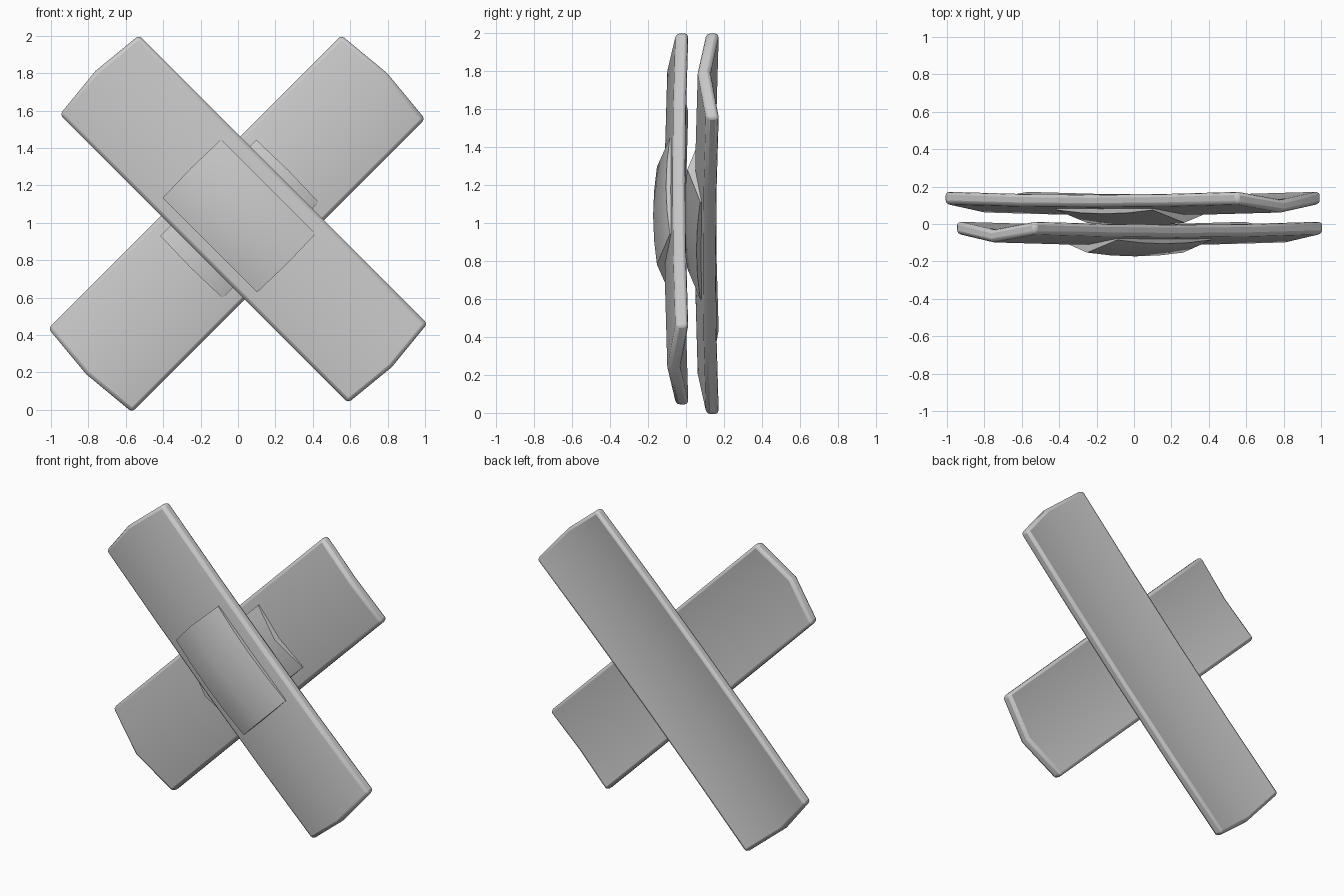
import bpy, bmesh, math

if "Cube" in bpy.data.objects:
    bpy.data.objects.remove(bpy.data.objects["Cube"])

K = math.sqrt(0.5)


def sheet(name, cx, cz, sign, half_l, half_w, segs, height, thick, bulge=0.0, bevel=0.0):
    """Diagonal slab folded along its centre line; height(a, b) is its front y, a and b in -1..1."""
    bm = bmesh.new()
    rows = []
    for i in range(segs + 1):
        a = 2 * i / segs - 1
        row = []
        for b in (-1, 0, 1):
            u = a * (half_l + (bulge if b == 0 else 0))
            v = b * half_w
            row.append(bm.verts.new((cx + (u + v) * K, height(a, b), cz + sign * (u - v) * K)))
        rows.append(row)
    for r, s in zip(rows, rows[1:]):
        for j in range(2):
            bm.faces.new((r[j], r[j + 1], s[j + 1], s[j]))
    # give the sheet its thickness towards the back
    ext = bmesh.ops.extrude_face_region(bm, geom=bm.faces[:], use_keep_orig=True)
    verts = [g for g in ext["geom"] if isinstance(g, bmesh.types.BMVert)]
    bmesh.ops.translate(bm, verts=verts, vec=(0, thick, 0))
    bmesh.ops.recalc_face_normals(bm, faces=bm.faces[:])
    me = bpy.data.meshes.new(name)
    bm.to_mesh(me)
    bm.free()
    ob = bpy.data.objects.new(name, me)
    bpy.context.collection.objects.link(ob)
    if bevel:
        m = ob.modifiers.new("rounded_edges", "BEVEL")
        m.width = bevel
        m.segments = 2
        m.limit_method = "ANGLE"
        m.angle_limit = math.radians(60)
    bpy.ops.object.select_all(action="DESELECT")
    ob.select_set(True)
    bpy.context.view_layer.objects.active = ob
    bpy.ops.object.shade_smooth_by_angle(angle=math.radians(55))
    return ob


def bandage(label, cx, cz, y0, sign, half_l, half_w, pad):
    # long strip, ridge forward, ends curling slightly back
    sheet(label + "_strip", cx, cz, sign, half_l, half_w, 4,
          lambda a, b: y0 - 0.113 + 0.045 * abs(b) + 0.015 * a * a,
          0.068, bulge=0.03, bevel=0.02)
    # raised cushion in the middle
    px, pz, pl, pw = pad
    sheet(label + "_pad", px, pz, sign, pl, pw, 4,
          lambda a, b: y0 - 0.173 + 0.068 * abs(b) + 0.02 * a * a,
          0.066, bulge=0.006)


bandage("front", 0.03, 1.02, 0.0, -1, 1.09, 0.30, (0.006, 1.037, 0.357, 0.222))
bandage("back", -0.007, 0.995, 0.16, 1, 1.108, 0.317, (0.008, 1.02, 0.363, 0.235))
